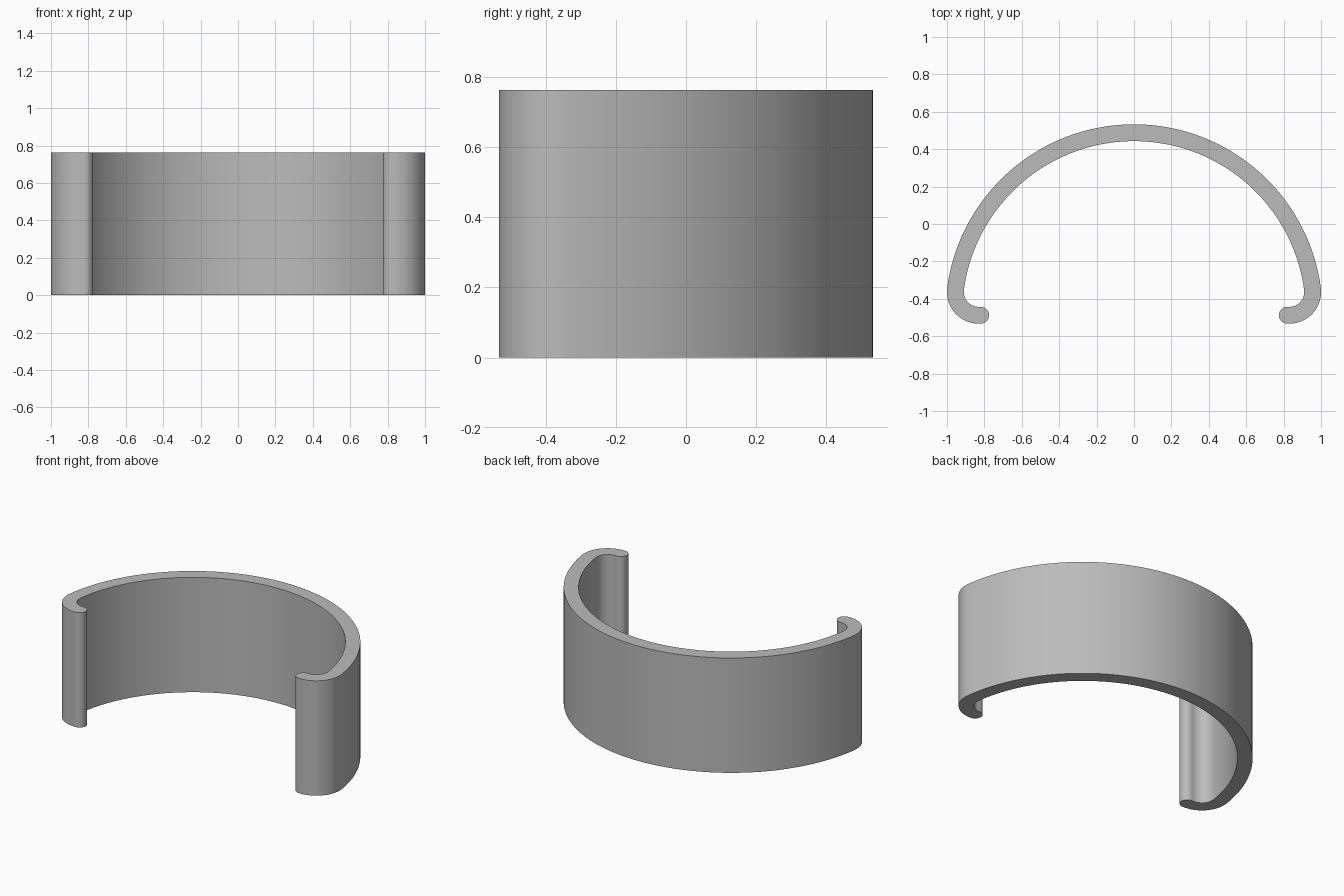
import bpy, bmesh
from math import cos, sin, radians, atan2, hypot

cube = bpy.data.objects.get("Cube")
if cube:
    bpy.data.objects.remove(cube, do_unlink=True)

HEIGHT = 0.762
HALF = 0.045                    # half of the wall thickness
MAIN_Y, MAIN_R = -0.475, 0.963  # large arc, along the wall's middle
HOOK_X, HOOK_Y, HOOK_R = 0.83, -0.363, 0.125
TIP_X = 0.82


def arc(cx, cy, r, start, end, steps):
    """Points on an arc, angles in radians."""
    return [(cx + r * cos(start + (end - start) * i / steps),
             cy + r * sin(start + (end - start) * i / steps))
            for i in range(steps + 1)]


# Half outline on the +x side: outer wall, hook, round tip, inner wall
join = atan2(HOOK_Y - MAIN_Y, HOOK_X)
top, down = radians(90), radians(-90)
outer = arc(0, MAIN_Y, MAIN_R + HALF, top, join, 40)
outer += arc(HOOK_X, HOOK_Y, HOOK_R + HALF, join, down, 20)
tip = arc(TIP_X, HOOK_Y - HOOK_R, HALF, down, radians(-270), 14)
inner = arc(HOOK_X, HOOK_Y, HOOK_R - HALF, down, join, 20)
inner += arc(0, MAIN_Y, MAIN_R - HALF, join, top, 40)
half = outer + tip + inner

# Mirror the half outline and drop repeated points
outline = []
for p in half + [(-x, y) for x, y in reversed(half)]:
    if not outline or hypot(p[0] - outline[-1][0], p[1] - outline[-1][1]) > 0.0005:
        outline.append(p)
if hypot(outline[0][0] - outline[-1][0], outline[0][1] - outline[-1][1]) < 0.0005:
    outline.pop()

# Extrude the outline into the band
bm = bmesh.new()
base = bm.faces.new([bm.verts.new((x, y, 0)) for x, y in outline])
raised = bmesh.ops.extrude_face_region(bm, geom=[base], use_keep_orig=True)["geom"]
bmesh.ops.translate(bm, vec=(0, 0, HEIGHT),
                    verts=[v for v in raised if isinstance(v, bmesh.types.BMVert)])
bmesh.ops.recalc_face_normals(bm, faces=bm.faces[:])
mesh = bpy.data.meshes.new("clip_band")
bm.to_mesh(mesh)
bm.free()
band = bpy.data.objects.new("clip_band", mesh)
bpy.context.collection.objects.link(band)

# Plain grey
grey = bpy.data.materials.new("light_grey")
grey.use_nodes = True
colour = (0.5, 0.5, 0.5, 1)
grey.diffuse_color = colour
grey.node_tree.nodes["Principled BSDF"].inputs["Base Color"].default_value = colour
mesh.materials.append(grey)

# Smooth walls with sharp rims
bpy.ops.object.select_all(action="DESELECT")
band.select_set(True)
bpy.context.view_layer.objects.active = band
bpy.ops.object.shade_smooth_by_angle(angle=radians(30))
